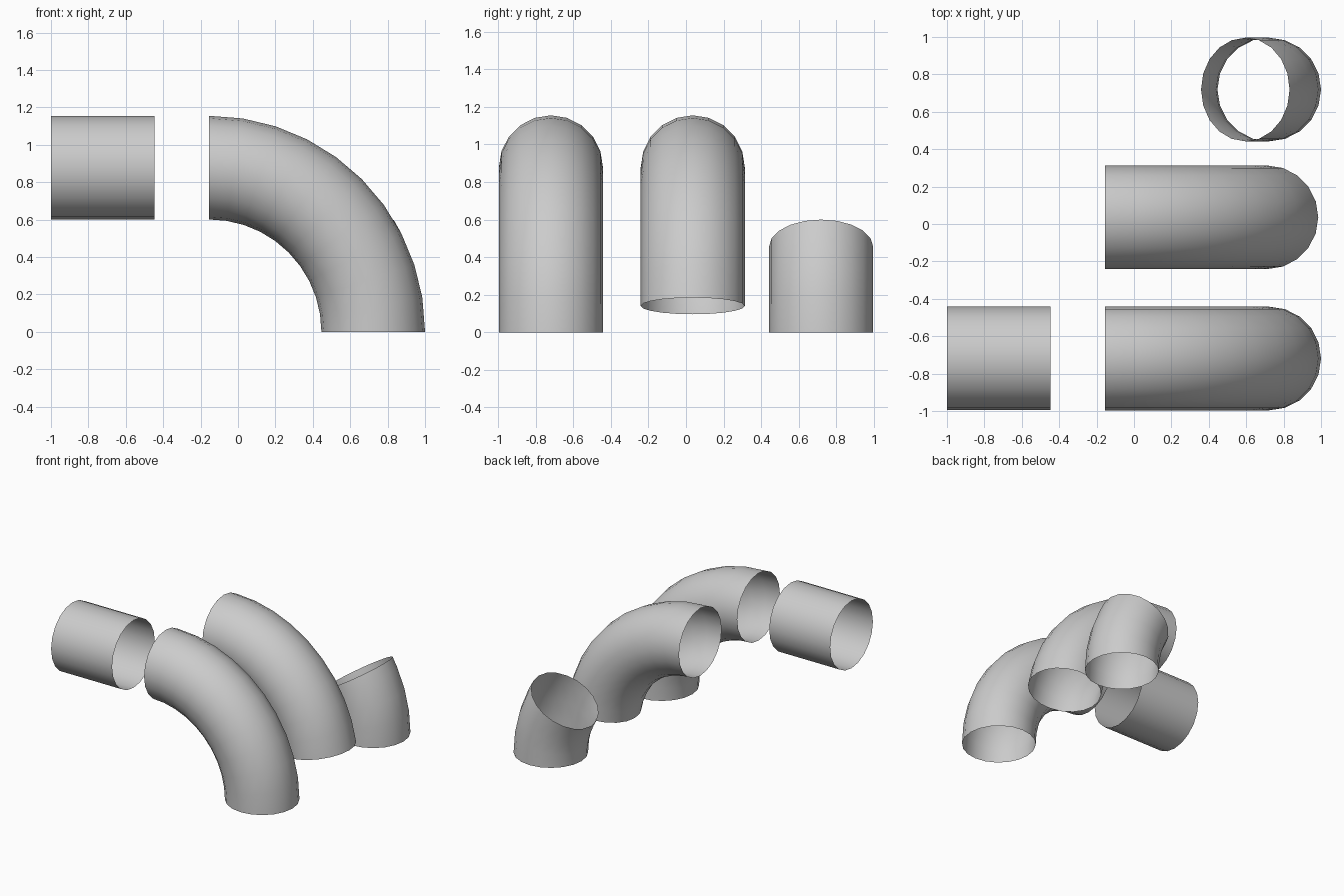
import bpy, bmesh
from math import sin, cos, radians, pi

if "Cube" in bpy.data.objects:
    bpy.data.objects.remove(bpy.data.objects["Cube"])

R_TUBE = 0.277     # tube radius
R_BEND = 0.878     # bend radius to the tube centre line
BEND_X = -0.155    # x of the bend axis (axis lies on z = 0)
SIDES = 20


def tube(name, rings):
    """Open thin-walled tube skinned through rings of points."""
    bm = bmesh.new()
    loops = [[bm.verts.new(p) for p in ring] for ring in rings]
    for a, b in zip(loops, loops[1:]):
        for i in range(SIDES):
            j = (i + 1) % SIDES
            bm.faces.new((a[i], a[j], b[j], b[i]))
    bmesh.ops.recalc_face_normals(bm, faces=bm.faces)
    # make sure the walls face outward from the centre line
    f = bm.faces[0] if not bm.faces.ensure_lookup_table() else None
    first = loops[0]
    mid = sum((v.co for v in first[1:]), first[0].co.copy()) / SIDES
    if f.normal.dot(f.calc_center_median() - mid) < 0:
        bmesh.ops.reverse_faces(bm, faces=bm.faces)
    for f in bm.faces:
        f.smooth = True
    me = bpy.data.meshes.new(name)
    bm.to_mesh(me)
    bm.free()
    ob = bpy.data.objects.new(name, me)
    bpy.context.collection.objects.link(ob)
    return ob


def circle():
    return [(R_TUBE * cos(2 * pi * i / SIDES), R_TUBE * sin(2 * pi * i / SIDES))
            for i in range(SIDES)]


def elbow(name, y, angles):
    """Bent tube; angle 0 is the floor end, 90 the horizontal end."""
    rings = []
    for t in map(radians, angles):
        rings.append([(BEND_X + (R_BEND + u) * cos(t), y + v, (R_BEND + u) * sin(t))
                      for u, v in circle()])
    return tube(name, rings)


# straight pipe section lying along x
tube("straight_pipe", [[(x, -0.717 + v, R_BEND + u) for u, v in circle()]
                       for x in (-1.0, -0.447)])

# full quarter bend
elbow("quarter_elbow", -0.719, [9 * i for i in range(11)])

# long bend, cut just short of the floor end
elbow("long_elbow", 0.036, [9.2] + [9 * i for i in range(2, 11)])

# short bend standing on the floor
elbow("short_elbow", 0.719, [0, 9, 18, 27, 31.3])
